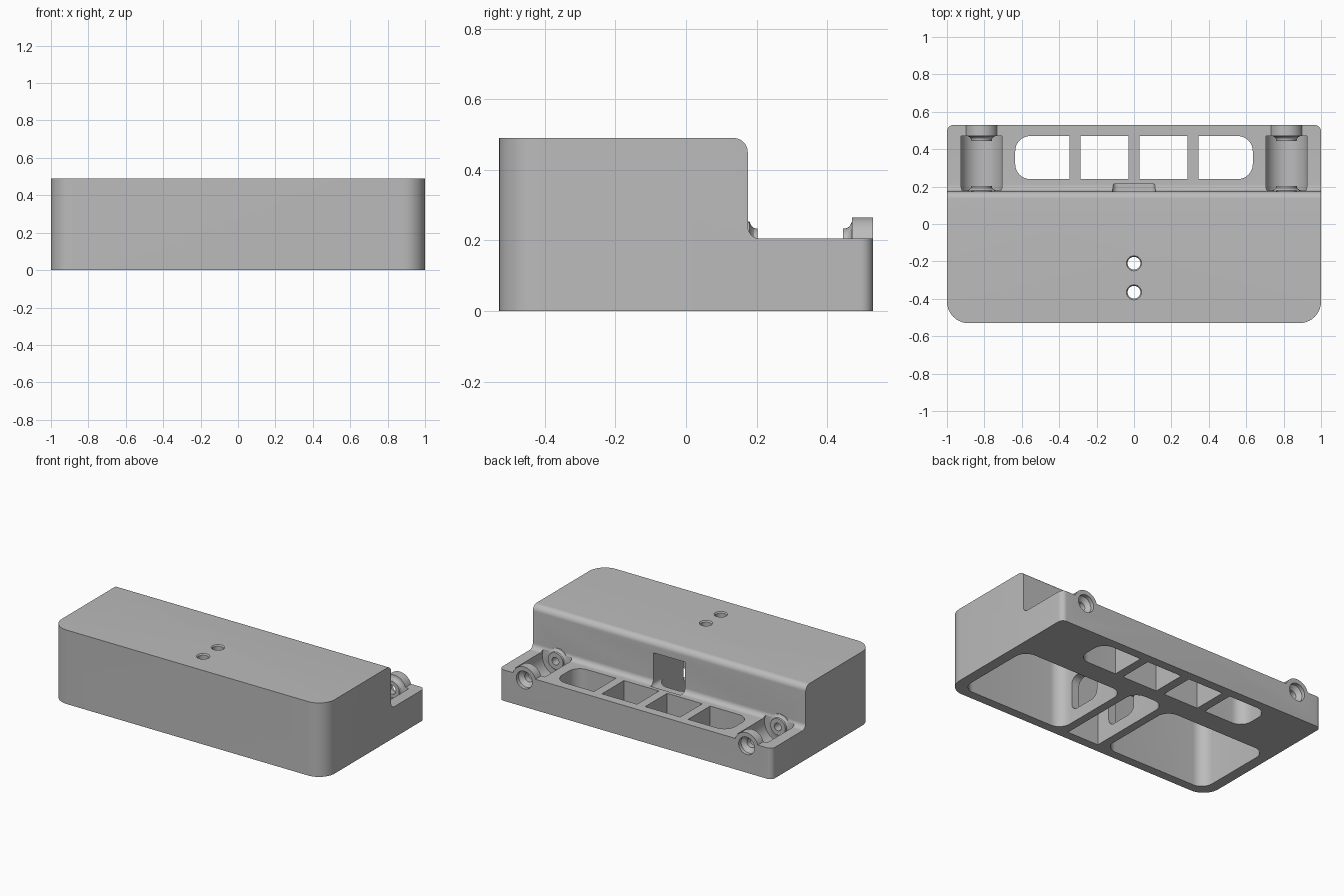
import bpy, bmesh, math
from mathutils import Vector

cube = bpy.data.objects.get("Cube")
if cube:
    bpy.data.objects.remove(cube, do_unlink=True)

grey = bpy.data.materials.new("plain grey")
grey.use_nodes = True
grey.diffuse_color = (0.5, 0.5, 0.5, 1)
grey.node_tree.nodes["Principled BSDF"].inputs["Base Color"].default_value = (0.5, 0.5, 0.5, 1)


def fillet(corners, steps=10):
    """Round the right-angled corners (u, v, radius) of an outline."""
    out = []
    for i, (u, v, r) in enumerate(corners):
        p = Vector((u, v))
        if r == 0:
            out.append(p)
            continue
        a = (Vector(corners[i - 1][:2]) - p).normalized()
        b = (Vector(corners[(i + 1) % len(corners)][:2]) - p).normalized()
        for k in range(steps + 1):
            t = math.pi / 2 * k / steps
            out.append(p + (a + b) * r - (b * math.cos(t) + a * math.sin(t)) * r)
    return out


def rect(u0, u1, v0, v1, radii):
    """Rectangle outline; radii go round from the low corner."""
    pts = [(u0, v0), (u1, v0), (u1, v1), (u0, v1)]
    return fillet([(u, v, r) for (u, v), r in zip(pts, radii)])


def solid(name, rings):
    """Skin a stack of equal rings and cap both ends."""
    bm = bmesh.new()
    loops = [[bm.verts.new(p) for p in ring] for ring in rings]
    n = len(loops[0])
    for a, b in zip(loops, loops[1:]):
        for i in range(n):
            j = (i + 1) % n
            bm.faces.new((a[i], a[j], b[j], b[i]))
    bm.faces.new(loops[0])
    bm.faces.new(loops[-1])
    bmesh.ops.recalc_face_normals(bm, faces=bm.faces)
    mesh = bpy.data.meshes.new(name)
    bm.to_mesh(mesh)
    bm.free()
    mesh.materials.append(grey)
    ob = bpy.data.objects.new(name, mesh)
    bpy.context.collection.objects.link(ob)
    return ob


def prism(name, outline, axis, lo, hi):
    place = {"X": lambda p, h: (h, p.x, p.y),
             "Y": lambda p, h: (p.x, h, p.y),
             "Z": lambda p, h: (p.x, p.y, h)}[axis]
    return solid(name, [[place(p, h) for p in outline] for h in (lo, hi)])


def lathe(name, centre, axis, profile, sides=40):
    """Turned solid from (height, radius) pairs along Y or Z."""
    rings = []
    for h, r in profile:
        ring = []
        for k in range(sides):
            t = math.tau * k / sides
            c, s = r * math.cos(t), r * math.sin(t)
            ring.append((centre[0] + c, h, centre[1] + s) if axis == "Y"
                        else (centre[0] + c, centre[1] + s, h))
        rings.append(ring)
    return solid(name, rings)


def combine(tool, operation):
    mod = body.modifiers.new("combine", "BOOLEAN")
    mod.operation, mod.solver, mod.object = operation, "EXACT", tool
    bpy.context.view_layer.objects.active = body
    bpy.ops.object.modifier_apply(modifier=mod.name)
    bpy.data.objects.remove(tool, do_unlink=True)


def cut(tool):
    combine(tool, "DIFFERENCE")


# Stepped body: side profile trimmed by the rounded plan
side = fillet([(-0.53, 0, 0), (0.53, 0, 0), (0.53, 0.205, 0),
               (0.175, 0.205, 0.035), (0.175, 0.49, 0.04), (-0.53, 0.49, 0)])
body = prism("stepped_housing", side, "X", -1.1, 1.1)
plan = rect(-1, 1, -0.53, 0.53, (0.115, 0.115, 0.035, 0.035))
combine(prism("plan", plan, "Z", -0.1, 0.6), "INTERSECT")

# Large underside pockets and the narrow middle compartment
for x0, x1 in ((-0.93, -0.17), (0.17, 0.93)):
    cut(prism("pocket", rect(x0, x1, -0.47, 0.1, (0.08,) * 4), "Z", -0.1, 0.43))
middle = rect(-0.115, 0.115, -0.47, 0.145, (0, 0, 0.08, 0.08))
cut(prism("middle", middle, "Z", -0.1, 0.43))

# Cable openings: through the partitions and through the rear wall
cut(prism("slot", rect(-0.37, -0.14, 0.08, 0.31, (0.05,) * 4), "X", -0.2, 0.2))
cut(prism("rear_opening", rect(-0.115, 0.115, 0.19, 0.41, (0.03, 0.03, 0, 0)), "Y", 0.05, 0.215))

# Windows through the rear ledge
r = 0.08
for x0, x1, radii in ((-0.635, -0.345, (r, 0, 0, r)), (-0.287, -0.03, (0,) * 4),
                      (0.03, 0.287, (0,) * 4), (0.345, 0.635, (0, r, r, 0))):
    cut(prism("window", rect(x0, x1, 0.24, 0.47, radii), "Z", -0.1, 0.3))

# Hinge stations: round trough, bosses, countersunk screw holes
for x in (-0.815, 0.815):
    c = (x, 0.178)
    cut(lathe("trough", c, "Y", [(0.18, 0.113), (0.47, 0.113)]))
    combine(lathe("rear_boss", c, "Y", [(0.445, 0.055), (0.457, 0.057), (0.465, 0.064),
                                        (0.47, 0.075), (0.471, 0.087), (0.53, 0.087)]), "UNION")
    combine(lathe("wall_boss", c, "Y", [(0.15, 0.075), (0.18, 0.075), (0.185, 0.064),
                                        (0.192, 0.057), (0.203, 0.055)]), "UNION")
    cut(lathe("screw_hole", c, "Y", [(0.42, 0.03), (0.483, 0.03), (0.505, 0.058), (0.55, 0.058)]))
    cut(lathe("thread_hole", c, "Y", [(0.05, 0.025), (0.22, 0.025)]))

# Two chamfered holes in the roof
for y in (-0.21, -0.365):
    cut(lathe("roof_hole", (0, y), "Z", [(0.38, 0.034), (0.482, 0.034), (0.492, 0.042), (0.52, 0.042)]))

bpy.ops.object.select_all(action="DESELECT")
body.select_set(True)
bpy.context.view_layer.objects.active = body
bpy.ops.object.shade_smooth_by_angle(angle=math.radians(30))
